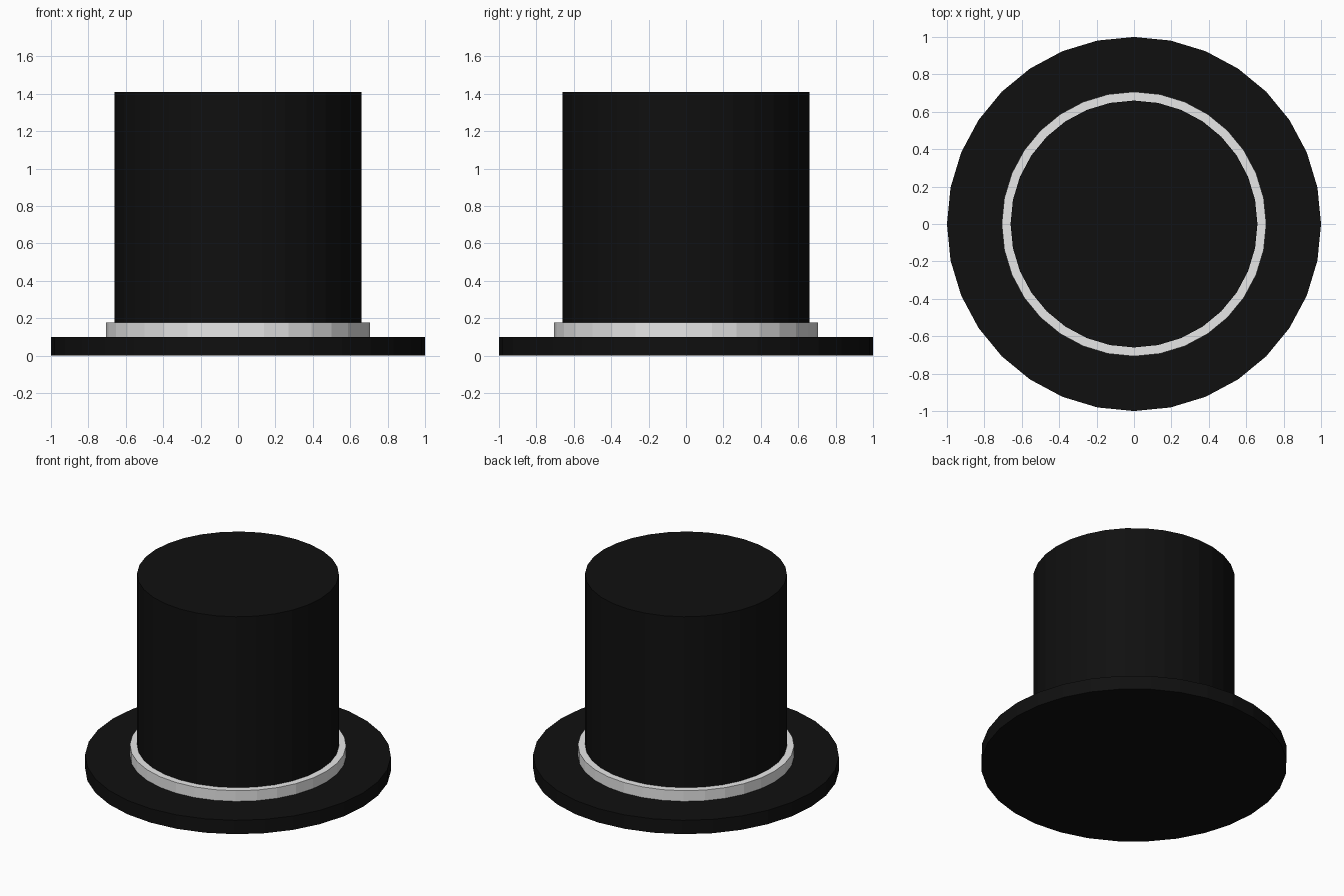
import bpy

# Remove the default cube
cube = bpy.data.objects.get("Cube")
if cube:
    bpy.data.objects.remove(cube, do_unlink=True)


def make_material(name, color):
    mat = bpy.data.materials.new(name)
    mat.use_nodes = True
    mat.diffuse_color = color
    mat.node_tree.nodes["Principled BSDF"].inputs["Base Color"].default_value = color
    return mat


def disc(name, radius, bottom, top, mat):
    """Flat-shaded 32-sided cylinder between two heights."""
    bpy.ops.mesh.primitive_cylinder_add(
        vertices=32, radius=radius, depth=top - bottom,
        location=(0, 0, (top + bottom) / 2))
    obj = bpy.context.object
    obj.name = name
    obj.data.name = name
    obj.data.materials.append(mat)
    return obj


black = make_material("black_felt", (0.005, 0.005, 0.005, 1))
white = make_material("white_ribbon", (0.8, 0.8, 0.8, 1))

# Wide flat brim, ribbon band and tall crown
disc("brim", 1.0, 0.0, 0.1, black)
disc("hat_band", 0.707, 0.09, 0.177, white)
disc("crown", 0.66, 0.08, 1.41, black)
